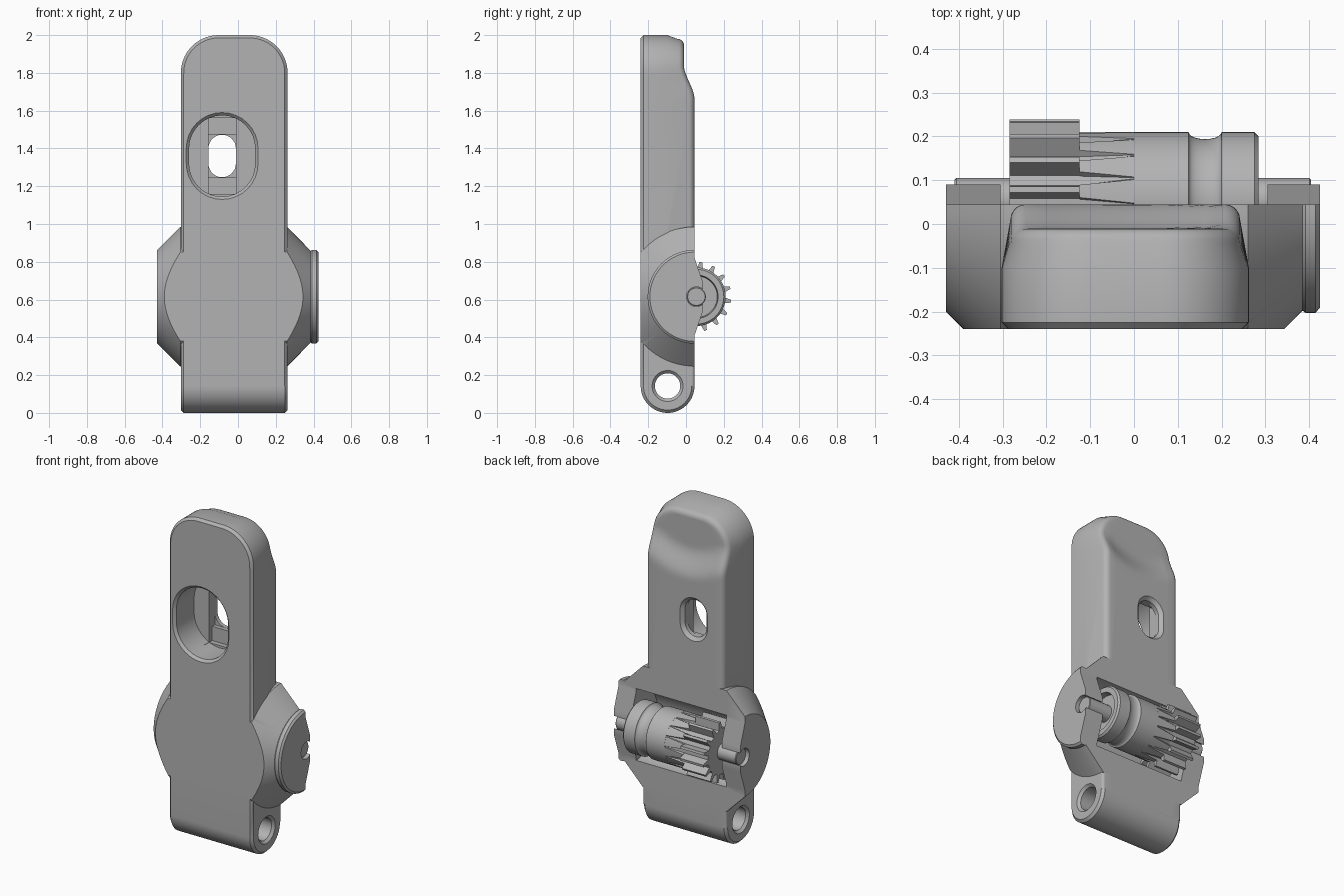
import bpy
import bmesh
from math import sin, cos, pi, radians

cube = bpy.data.objects.get("Cube")
if cube:
    bpy.data.objects.remove(cube, do_unlink=True)

grey = bpy.data.materials.new("plain grey")
grey.use_nodes = True
grey.diffuse_color = (0.45, 0.45, 0.45, 1)
grey.node_tree.nodes["Principled BSDF"].inputs["Base Color"].default_value = grey.diffuse_color

AXLE = (0.055, 0.615)      # y, z of the roller axis
EYE = (-0.0975, 0.1425)    # y, z of the pivot eye
MID = -0.02                # x of the lever centre line
FRONT, BACK = -0.24, 0.045


def loft(name, rings, strip_cap=0):
    """Skin closed rings; strip_cap caps the end with strips over mirrored points."""
    bm = bmesh.new()
    rows = [[bm.verts.new(p) for p in ring] for ring in rings]
    n = len(rows[0])
    for a, b in zip(rows, rows[1:]):
        for i in range(n):
            j = (i + 1) % n
            bm.faces.new((a[i], a[j], b[j], b[i]))
    bm.faces.new(rows[0])
    top = rows[-1]
    for i in range(strip_cap):
        bm.faces.new((top[i], top[i + 1], top[n - 2 - i], top[n - 1 - i]))
    bm.faces.new(top[strip_cap:n - strip_cap])
    bmesh.ops.recalc_face_normals(bm, faces=bm.faces)
    mesh = bpy.data.meshes.new(name)
    bm.to_mesh(mesh)
    bm.free()
    mesh.materials.append(grey)
    ob = bpy.data.objects.new(name, mesh)
    bpy.context.collection.objects.link(ob)
    return ob


def revolve(name, profile, centre=AXLE, steps=64):
    """Turn (x, radius) points about an axis parallel to x."""
    return loft(name, [[(x, centre[0] + r * cos(2 * pi * k / steps),
                         centre[1] + r * sin(2 * pi * k / steps))
                        for k in range(steps)] for x, r in profile])


def prism_x(name, pts, x0, x1):
    return loft(name, [[(x, y, z) for y, z in pts] for x in (x0, x1)])


def box(name, x0, x1, y0, y1, z0, z1):
    return prism_x(name, [(y0, z0), (y1, z0), (y1, z1), (y0, z1)], x0, x1)


def oval(name, x, z, half, layers):
    """Upright stadium shape; layers are (y, radius)."""
    def ring(y, r):
        pts = []
        for side in (1, -1):
            for k in range(17):
                a = pi * k / 16
                pts.append((x + side * r * cos(a), y, z + side * (half + r * sin(a))))
        return pts
    return loft(name, [ring(y, r) for y, r in layers])


def combine(target, other, mode):
    mod = target.modifiers.new(mode, 'BOOLEAN')
    mod.operation = mode
    mod.solver = 'EXACT'
    mod.object = other
    bpy.context.view_layer.objects.active = target
    bpy.ops.object.modifier_apply(modifier=mod.name)
    bpy.data.objects.remove(other, do_unlink=True)


def smooth(ob):
    bpy.ops.object.select_all(action='DESELECT')
    ob.select_set(True)
    bpy.context.view_layer.objects.active = ob
    bpy.ops.object.shade_smooth_by_angle(angle=radians(32))


# Lever bar: cross-sections stacked upwards
def back_y(z):
    t = min(max((z - 1.66) / 0.18, 0), 1)
    return BACK - 0.055 * t * t * (3 - 2 * t)


def bar_section(z, a, taper, rnd):
    w = 0.0825 + 0.2 * cos(a)
    b = back_y(z)
    side = [(0.015, FRONT), (0, FRONT + 0.015), (0, -0.1), (taper, b - rnd)]
    for k in range(1, 6):
        q = pi / 2 * k / 5
        side.append((taper + rnd * (1 - cos(q)), b - rnd + rnd * sin(q)))
    right = [(w - d * cos(a), y, z - d * sin(a)) for d, y in side]
    ex, ey, ez = right[-1]
    middle = []
    for k in range(1, 10):
        u = 1 - k / 5
        middle.append((ex * u, back_y(z + 0.07 * (1 - u * u)), ez))
    left = [(-x, y, zz) for x, y, zz in reversed(right)]
    return [(x + MID, y, zz) for x, y, zz in right + middle + left]


rings = [bar_section(EYE[1], 0, 0, 0.015), bar_section(0.5, 0, 0, 0.015),
         bar_section(0.7, 0, 0.02, 0.035), bar_section(1.55, 0, 0.02, 0.035)]
rings += [bar_section(1.57 + 0.02 * k, 0, 0.02, 0.035) for k in range(12)]
rings += [bar_section(1.8 + 0.2 * sin(a), a, 0.02, 0.035)
          for a in [pi / 2 * k / 14 for k in range(1, 15)]]
body = loft("lever_body", rings, strip_cap=8)

# Rounded foot
x0, x1 = MID - 0.2825, MID + 0.2825
r = EYE[0] - FRONT
combine(body, revolve("foot", [(x0, r - 0.015), (x0 + 0.015, r),
                               (x1 - 0.015, r), (x1, r - 0.015)], EYE), 'UNION')

# Conical barrel housing, flattened at front and back
hub = revolve("hub", [(-0.43, 0.245), (-0.305, 0.37), (0.26, 0.37), (0.385, 0.243),
                      (0.392, 0.248), (0.415, 0.248), (0.425, 0.236)], (BACK, AXLE[1]), 96)
combine(hub, box("slab", -1, 1, FRONT, BACK, 0, 1.5), 'INTERSECT')
combine(body, hub, 'UNION')

# Roller pocket and raised bearing cheeks
combine(body, revolve("pocket", [(-0.305, 0.22), (0.305, 0.22)]), 'DIFFERENCE')
cheek = [(0.0, 0.41), (BACK, 0.41), (0.09, 0.54), (0.09, 0.69), (BACK, 0.82), (0.0, 0.82)]
for a, b in ((-0.43, -0.305), (0.305, 0.425)):
    combine(body, prism_x("cheek", cheek, a, b), 'UNION')

# Snap-in bearing seats
combine(body, revolve("seat", [(-0.5, 0.052), (0.5, 0.052)], steps=40), 'DIFFERENCE')
combine(body, box("seat_mouth", -0.5, 0.5, AXLE[0], 0.2,
                  AXLE[1] - 0.038, AXLE[1] + 0.038), 'DIFFERENCE')

# Pivot eye with countersunk rims
combine(body, revolve("eye", [(x0 - 0.01, 0.092), (x0 + 0.015, 0.067),
                              (x1 - 0.015, 0.067), (x1 + 0.01, 0.092)], EYE), 'DIFFERENCE')

# Screw recess with stepped floor and through slot
sx, sz = -0.084, 1.36
combine(body, oval("recess", sx, sz, 0.04, [(-0.25, 0.2), (-0.225, 0.175), (-0.055, 0.175)]),
        'DIFFERENCE')
combine(body, box("channel", sx - 0.073, sx + 0.073, -0.1, -0.025, sz - 0.2, sz + 0.2),
        'DIFFERENCE')
combine(body, box("step", sx - 0.073, sx + 0.073, -0.1, 0.0, sz - 0.113, sz + 0.113),
        'DIFFERENCE')
combine(body, oval("slot", sx, sz, 0.04, [(-0.1, 0.0725), (0.025, 0.0725), (0.055, 0.102)]),
        'DIFFERENCE')
smooth(body)

# Roller drum with string groove and hollow end
R = 0.155
groove = [(0.1625 - 0.0375 * cos(pi * k / 10), R - 0.016 * sin(pi * k / 10)) for k in range(11)]
drum = revolve("roller_drum", [(-0.001, R)] + groove +
               [(0.275, R), (0.285, R - 0.01), (0.285, 0.115), (0.25, 0.11), (0.25, 0.03)])
smooth(drum)

# Gear with teeth that run out into the drum
TEETH, ROOT, TIP = 16, 0.138, 0.185


def gear_ring(x, tooth):
    pts = []
    for k in range(TEETH):
        for f, rad in tooth:
            a = 2 * pi * (k + f) / TEETH - 0.13
            pts.append((x, AXLE[0] + rad * cos(a), AXLE[1] + rad * sin(a)))
    return pts


def tooth(gap, crest, root, tip):
    return [(-0.5, root), (-gap, root), (-crest, tip), (0, tip), (crest, tip), (gap, root)]


full = tooth(0.28, 0.1, ROOT, TIP)
gear = loft("roller_gear", [gear_ring(-0.285, full), gear_ring(-0.125, full),
                            gear_ring(-0.125, tooth(0.3, 0.24, ROOT, R)),
                            gear_ring(0, tooth(0.48, 0.45, R, R))])
smooth(gear)

# Axle pin
pin = revolve("axle_pin", [(-0.41, 0.046), (-0.406, 0.05), (0.401, 0.05), (0.405, 0.046)],
              steps=40)
smooth(pin)
